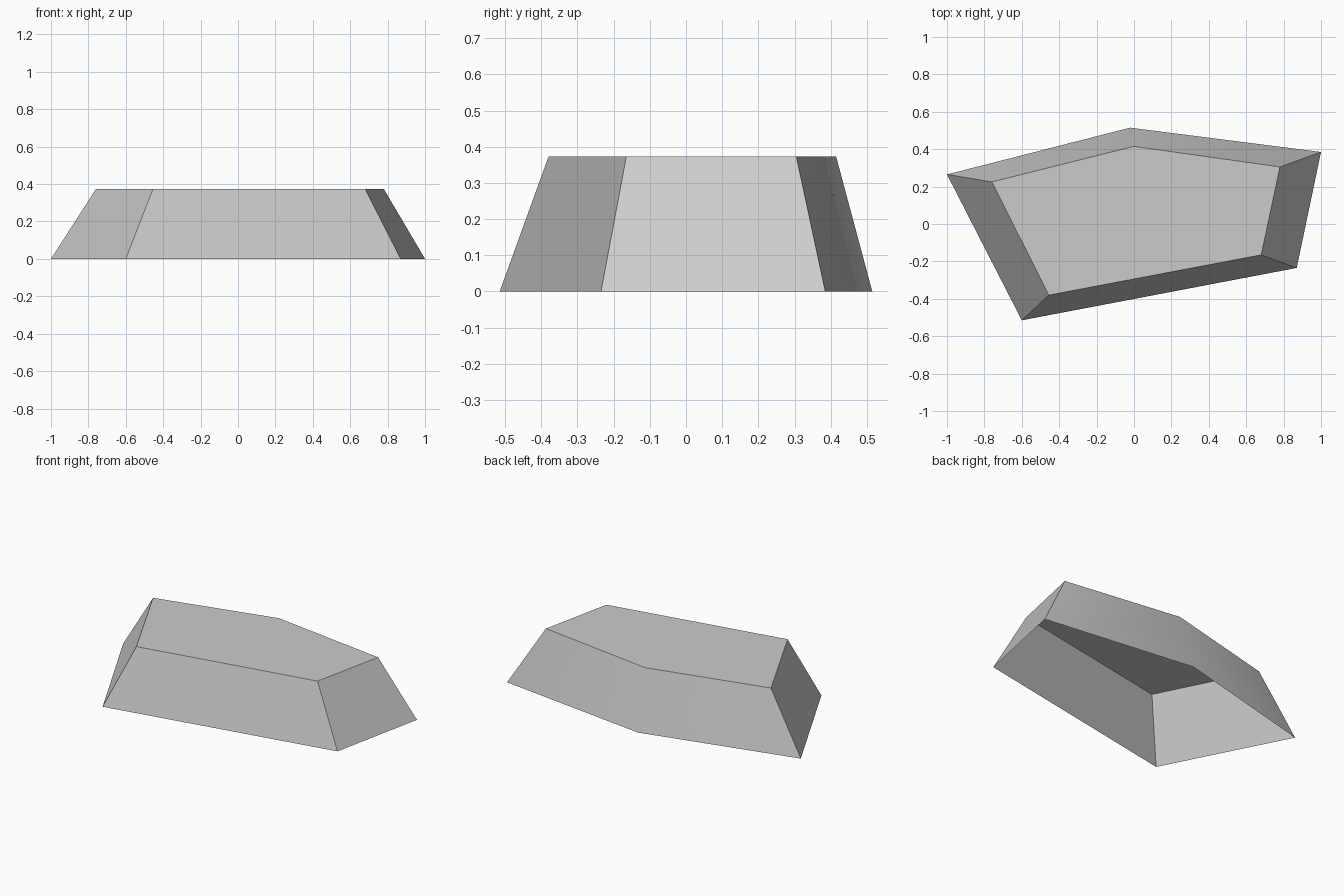
import bpy
import bmesh
import math

cube = bpy.data.objects.get("Cube")
if cube:
    bpy.data.objects.remove(cube, do_unlink=True)

HEIGHT = 0.373

# Counter-clockwise outlines of the open base rim and the flat top
BASE = [(-1, 0.265), (-0.6, -0.515), (0.87, -0.235), (1, 0.385), (-0.02, 0.515)]
TOP = [(-0.76, 0.225), (-0.455, -0.38), (0.68, -0.165), (0.78, 0.305), (0, 0.415)]


def make_material(name, colour):
    mat = bpy.data.materials.new(name)
    mat.use_nodes = True
    mat.diffuse_color = colour
    bsdf = next(n for n in mat.node_tree.nodes if n.type == 'BSDF_PRINCIPLED')
    bsdf.inputs["Base Color"].default_value = colour
    return mat


# Tapered five-sided shell, open underneath
bm = bmesh.new()
base = [bm.verts.new((x, y, 0)) for x, y in BASE]
top = [bm.verts.new((x, y, HEIGHT)) for x, y in TOP]
for i in range(len(base)):
    j = (i + 1) % len(base)
    bm.faces.new((base[i], base[j], top[j], top[i]))
bm.faces.new(top)

mesh = bpy.data.meshes.new("rock_slab")
bm.to_mesh(mesh)
bm.free()
slab = bpy.data.objects.new("rock_slab", mesh)
bpy.context.collection.objects.link(slab)
mesh.materials.append(make_material("light grey", (0.6, 0.6, 0.6, 1)))

# The shallow back corner is smooth, all other edges stay sharp
bpy.ops.object.select_all(action='DESELECT')
slab.select_set(True)
bpy.context.view_layer.objects.active = slab
bpy.ops.object.shade_smooth_by_angle(angle=math.radians(30))
